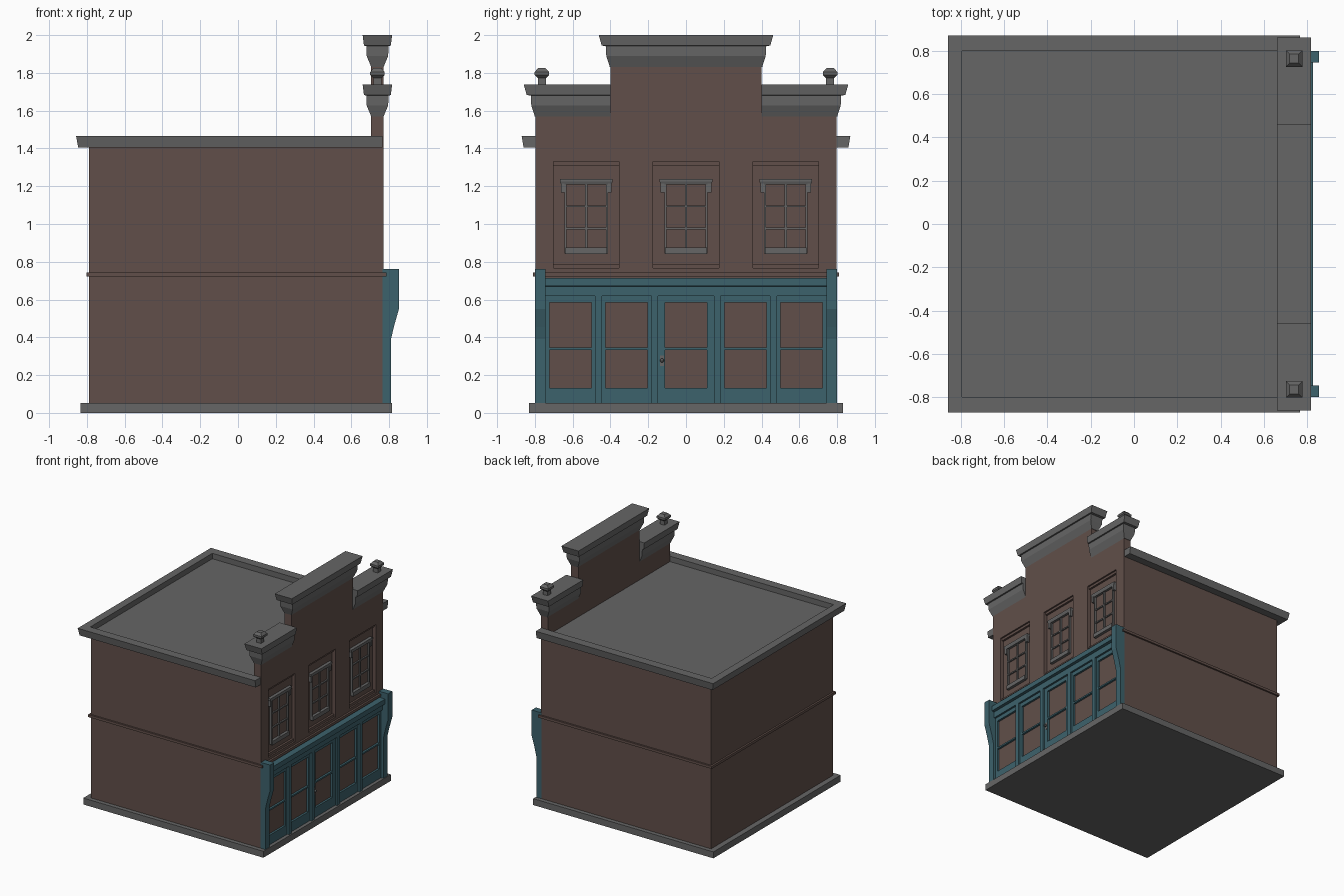
import bpy, bmesh

if "Cube" in bpy.data.objects:
    bpy.data.objects.remove(bpy.data.objects["Cube"])


def material(name, rgb):
    m = bpy.data.materials.new(name)
    m.diffuse_color = (*rgb, 1)
    m.use_nodes = True
    m.node_tree.nodes["Principled BSDF"].inputs["Base Color"].default_value = m.diffuse_color
    return m


BRICK = material("brown brick", (0.120, 0.078, 0.067))
STONE = material("grey stone", (0.133, 0.133, 0.133))
TEAL = material("teal paint", (0.046, 0.122, 0.150))


def finish(name, bm, mat):
    bmesh.ops.recalc_face_normals(bm, faces=bm.faces)
    me = bpy.data.meshes.new(name)
    bm.to_mesh(me)
    bm.free()
    me.materials.append(mat)
    ob = bpy.data.objects.new(name, me)
    bpy.context.collection.objects.link(ob)
    return ob


def add_loft(bm, rings):
    """Stack of rectangles (x0, x1, y0, y1, z) joined and capped."""
    loops = [[bm.verts.new(p) for p in ((a, c, z), (b, c, z), (b, d, z), (a, d, z))]
             for a, b, c, d, z in rings]
    for lo, hi in zip(loops, loops[1:]):
        for i in range(4):
            j = (i + 1) % 4
            bm.faces.new((lo[i], lo[j], hi[j], hi[i]))
    bm.faces.new(loops[0][::-1])
    bm.faces.new(loops[-1])


def loft(name, mat, rings):
    bm = bmesh.new()
    add_loft(bm, rings)
    return finish(name, bm, mat)


def boxes(name, mat, items):
    """Several boxes (x0, x1, y0, y1, z0, z1) in one object."""
    bm = bmesh.new()
    for a, b, c, d, e, f in items:
        add_loft(bm, [(a, b, c, d, e), (a, b, c, d, f)])
    return finish(name, bm, mat)


W = 0.797      # half width of the walls
F = 0.77       # front plane of the facade
FX = 0.738     # middle of the facade parapet

# Plinth, main walls and string course
boxes("plinth", STONE, [(-0.833, 0.815, -0.832, 0.832, 0, 0.053)])
boxes("main_walls", BRICK, [(-0.788, 0.74, -W, W, 0.05, 1.41),
                            (0.735, F, -W, W, 0.05, 0.766)])
boxes("string_course", BRICK, [(-0.803, 0.786, -W - 0.014, W + 0.014, 0.723, 0.744)])

# Flat roof with projecting eaves and a sunken deck
loft("roof", STONE, [(-0.787, 0.765, -0.796, 0.796, 1.405),
                     (-0.846, 0.765, -0.860, 0.860, 1.405),
                     (-0.857, 0.765, -0.870, 0.870, 1.465),
                     (-0.793, 0.72, -W, W, 1.465),
                     (-0.793, 0.72, -W, W, 1.42)])

# Upper facade skin, with three recessed window bays
BAYS, BH = (-0.528, 0, 0.528), 0.174
skin = [(0.735, F, -W, W, 1.33, 1.41), (0.705, F, -W, W, 1.40, 1.60),
        (0.705, F, -0.40, 0.40, 1.59, 1.86)]
edges = [-W] + [c + s * BH for c in BAYS for s in (-1, 1)] + [W]
for a, b in zip(edges[::2], edges[1::2]):
    skin.append((0.735, F, a, b, 0.76, 1.335))
for c in BAYS:      # stepped head and foot of each recess
    skin.append((0.735, 0.757, c - BH, c + BH, 1.31, 1.335))
    skin.append((0.735, 0.757, c - BH, c + BH, 0.76, 0.787))
boxes("upper_facade", BRICK, skin)

# Upper windows: frame, glazing bars, hood and sill
for n, c in enumerate(BAYS):
    parts = [(0.735, 0.752, c - 0.006, c + 0.006, 0.87, 1.21)]
    for z in (0.977, 1.094):
        parts.append((0.735, 0.7515, c - 0.11, c + 0.11, z - 0.005, z + 0.005))
    for s in (-1, 1):
        y0, y1 = sorted((c + s * 0.104, c + s * 0.115))
        parts.append((0.735, 0.756, y0, y1, 0.845, 1.21))
        y0, y1 = sorted((c + s * 0.115, c + s * 0.134))
        parts.append((0.735, 0.762, y0, y1, 1.168, 1.22))
    parts.append((0.735, 0.764, c - 0.110, c + 0.110, 0.842, 0.875))
    boxes(f"window_frame_{n + 1}", STONE, parts)
    loft(f"window_hood_{n + 1}", STONE,
         [(0.735, 0.760, c - 0.132, c + 0.132, 1.208),
          (0.735, 0.766, c - 0.140, c + 0.140, 1.225),
          (0.735, 0.766, c - 0.140, c + 0.140, 1.237)])

# Parapet cornices: same section at each level, (half depth, side overhang, drop)
SECTION = ((0.032, 0.003, 0.170), (0.057, 0.022, 0.110), (0.059, 0.025, 0.057),
           (0.071, 0.046, 0.056), (0.078, 0.062, 0.0))
loft("centre_cornice", STONE,
     [(FX - d, FX + d, -0.40 - o, 0.40 + o, 2.0 - h) for d, o, h in SECTION])
for side, s in (("left", -1), ("right", 1)):
    rings = []
    for d, o, h in SECTION:
        y0, y1 = sorted((s * 0.399, s * (W + o)))
        rings.append((FX - d, FX + d, y0, y1, 1.738 - h))
    loft(f"{side}_cornice", STONE, rings)

    # Square finial on the cornice
    y = s * 0.763
    loft(f"{side}_finial", STONE,
         [(FX - r, FX + r, y - r, y + r, z) for r, z in
          ((0.021, 1.73), (0.021, 1.772), (0.038, 1.788), (0.038, 1.805), (0.020, 1.825))])

    # Corner pilaster with a bracket head, extruded from its side profile
    bm = bmesh.new()
    prof = ((0.765, 0.05), (0.81, 0.05), (0.81, 0.39), (0.825, 0.455),
            (0.852, 0.55), (0.852, 0.763), (0.765, 0.763))
    f = bm.faces.new([bm.verts.new((x, s * 0.744, z)) for x, z in prof])
    ext = bmesh.ops.extrude_face_region(bm, geom=[f])
    bmesh.ops.translate(bm, vec=(0, s * 0.0545, 0),
                        verts=[v for v in ext["geom"] if isinstance(v, bmesh.types.BMVert)])
    finish(f"{side}_pilaster", bm, TEAL)

# Shopfront: fascia, piers and five glazed leaves
loft("shop_fascia", TEAL, [(0.76, 0.803, -0.745, 0.745, 0.618),
                           (0.76, 0.803, -0.745, 0.745, 0.668),
                           (0.76, 0.825, -0.745, 0.745, 0.672),
                           (0.76, 0.825, -0.745, 0.745, 0.713)])
LEAVES = ((-0.612, 0.131), (-0.314, 0.131), (0, 0.148), (0.314, 0.131), (0.612, 0.131))
edges = [-0.745] + [c + s * h for c, h in LEAVES for s in (-1, 1)] + [0.745]
boxes("shop_piers", TEAL, [(0.76, 0.803, a, b, 0.05, 0.62)
                           for a, b in zip(edges[::2], edges[1::2]) if b > a])
for n, (c, h) in enumerate(LEAVES):
    boxes(f"shop_leaf_{n + 1}", TEAL, [
        (0.76, 0.787, c - h, c - 0.111, 0.05, 0.62),
        (0.76, 0.787, c + 0.111, c + h, 0.05, 0.62),
        (0.76, 0.787, c - 0.111, c + 0.111, 0.585, 0.62),
        (0.76, 0.787, c - 0.111, c + 0.111, 0.334, 0.347),
        (0.76, 0.787, c - 0.111, c + 0.111, 0.05, 0.132)])

# Door handle
boxes("door_plate", STONE, [(0.785, 0.790, -0.137, -0.117, 0.248, 0.305)])
bm = bmesh.new()
bmesh.ops.create_uvsphere(bm, u_segments=8, v_segments=6, radius=0.011)
bmesh.ops.translate(bm, verts=bm.verts, vec=(0.798, -0.127, 0.278))
finish("door_knob", bm, STONE)
